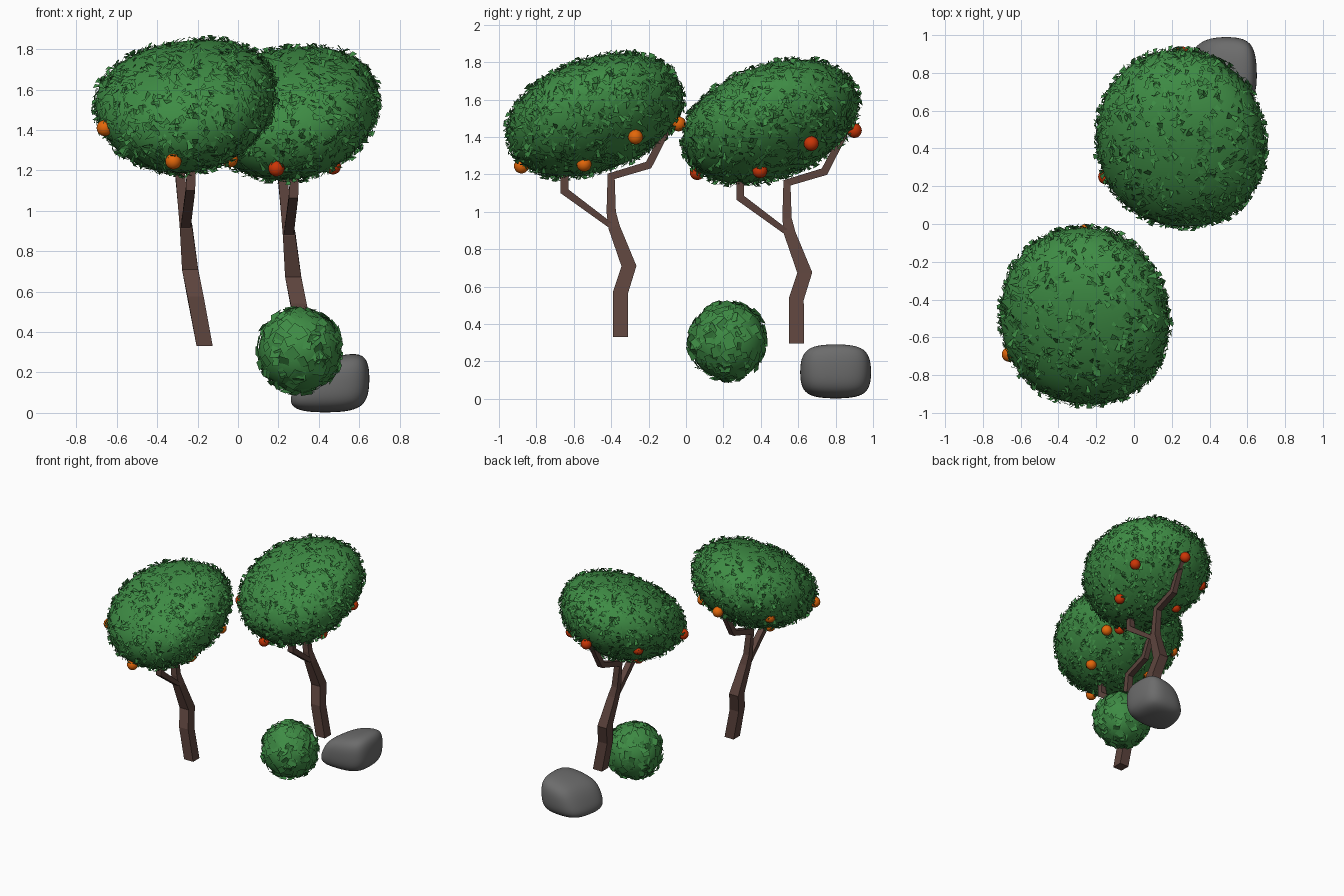
import bpy, bmesh, math, random
from mathutils import Matrix, Vector

random.seed(4)
if "Cube" in bpy.data.objects:
    bpy.data.objects.remove(bpy.data.objects["Cube"])


def material(name, rgb):
    m = bpy.data.materials.new(name)
    m.use_nodes = True
    m.diffuse_color = (*rgb, 1)
    bsdf = m.node_tree.nodes["Principled BSDF"]
    bsdf.inputs["Base Color"].default_value = (*rgb, 1)
    bsdf.inputs["Roughness"].default_value = 0.9
    return m


GREEN = material("leaf green", (0.048, 0.26, 0.058))
BARK = material("bark brown", (0.11, 0.058, 0.047))
STONE = material("stone grey", (0.15, 0.15, 0.15))
ORANGE = material("orange fruit", (0.77, 0.135, 0.003))
RED = material("red fruit", (0.6, 0.036, 0.002))


def finish(bm, name, mat, smooth=False):
    mesh = bpy.data.meshes.new(name)
    bm.to_mesh(mesh)
    bm.free()
    mesh.materials.append(mat)
    for p in mesh.polygons:
        p.use_smooth = smooth
    ob = bpy.data.objects.new(name, mesh)
    bpy.context.collection.objects.link(ob)
    return ob


def fuller(d, power, taper):
    """Push a unit direction onto a squarish ball that narrows in x below."""
    norm = sum(abs(c) ** power for c in d) ** (1 / power)
    p = d / norm
    p.x *= 1 + taper * p.z
    return p


def ball(name, matrix, mat, seg=32, power=2, taper=0):
    bm = bmesh.new()
    bmesh.ops.create_uvsphere(bm, u_segments=seg, v_segments=seg // 2, radius=1)
    for v in bm.verts:
        v.co = matrix @ fuller(v.co, power, taper)
    return finish(bm, name, mat, True)


def leaves(name, matrix, count, length, width, tilt, sides, power=2, taper=0):
    """Scatter small flat leaf cards over a ball."""
    bm = bmesh.new()
    normal_matrix = matrix.to_3x3().inverted().transposed()
    for _ in range(count):
        d = Vector([random.gauss(0, 1) for _ in range(3)]).normalized()
        slope = Vector([math.copysign(abs(c) ** (power - 1), c) for c in d])
        n = (normal_matrix @ slope).normalized()
        t = n.orthogonal().normalized()
        t.rotate(Matrix.Rotation(random.uniform(0, math.tau), 3, n))
        side = n.cross(t)
        a = random.uniform(-tilt, tilt)
        t = t * math.cos(a) + n * math.sin(a)
        size = random.uniform(0.7, 1.2)
        u, v = t * length * size / 2, side * width * size / 2
        c = matrix @ fuller(d, power, taper) + n * 0.006
        corners = [c - u - v, c - u + v, c + u + v, c + u - v] if sides == 4 else [c - u - v, c - u + v, c + u]
        bm.faces.new([bm.verts.new(p) for p in corners])
    return finish(bm, name, GREEN)


def limb(name, path, offset):
    """Square tapering limb through (x, y, z, width) stations."""
    bm = bmesh.new()
    pts = [Vector(p[:3]) + offset for p in path]
    rings = []
    for i, p in enumerate(pts):
        before = (p - pts[i - 1]).normalized() if i else Vector((0, 0, 1))
        after = (pts[i + 1] - p).normalized() if 0 < i < len(pts) - 1 else before
        tangent = before + after
        tangent.x = 0
        x = Vector((1, 0, 0))
        y = tangent.normalized().cross(x)
        h = path[i][3] / 2
        rings.append([bm.verts.new(p + x * h * a + y * h * b)
                      for a, b in ((-1, -1), (1, -1), (1, 1), (-1, 1))])
    for lo, hi in zip(rings, rings[1:]):
        for k in range(4):
            bm.faces.new((lo[k], lo[(k + 1) % 4], hi[(k + 1) % 4], hi[k]))
    bm.faces.new(rings[0])
    bm.faces.new(rings[-1])
    bmesh.ops.recalc_face_normals(bm, faces=bm.faces)
    return finish(bm, name, BARK)


TRUNK = [(-.165, -.35, .33, .08), (-.21, -.35, .57, .08), (-.237, -.305, .71, .08),
         (-.257, -.385, .92, .062), (-.27, -.4, 1.0, .05), (-.288, -.4, 1.19, .047),
         (-.275, -.2, 1.25, .044), (-.26, -.07, 1.5, .036)]
BRANCH = [(-.26, -.38, .91, .05), (-.235, -.65, 1.11, .046), (-.23, -.65, 1.27, .042)]
FRUITS = [(-.32, -.88, 1.245), (-.66, -.69, 1.41), (-.04, -.545, 1.255), (.04, -.27, 1.4),
          (-.255, -.04, 1.47), (-.575, -.24, 1.435), (-.465, -.4, 1.275)]


def tree(label, offset, fruit_mat):
    limb(label + "_trunk", TRUNK, offset)
    limb(label + "_branch", BRANCH, offset)
    # Tilted leafy crown
    crown = (Matrix.Translation(Vector((-.255, -.487, 1.515)) + offset)
             @ Matrix.Rotation(math.radians(-10), 4, "Y")
             @ Matrix.Rotation(math.radians(20), 4, "X")
             @ Matrix.Diagonal((.44, .483, .29, 1)))
    ball(label + "_crown", crown, GREEN, 48, 2.12, .14)
    leaves(label + "_crown_leaves", crown, 1900, .06, .028, .75, 3, 2.12, .14)
    for i, p in enumerate(FRUITS):
        place = Matrix.Translation(Vector(p) + offset) @ Matrix.Scale(.04, 4)
        ball(f"{label}_fruit_{i + 1}", place, fruit_mat, 20)


tree("front_tree", Vector((0, 0, 0)), ORANGE)
tree("back_tree", Vector((.51, .94, -.035)), RED)

# Round bush with square leaf cards
bush = Matrix.Translation((.305, .222, .31)) @ Matrix.Scale(.203, 4)
ball("bush", bush, GREEN)
leaves("bush_leaves", bush, 260, .055, .05, .55, 4)

# Smooth boulder: a rounded box with a low toe on one side
bm = bmesh.new()
bmesh.ops.create_cube(bm, size=2)
bmesh.ops.subdivide_edges(bm, edges=bm.edges, cuts=1, use_grid_fill=True)
for v in bm.verts:
    x, y, z = v.co * (1 - .08 * (v.co.length_squared - 1))
    top = (z + 1) / 2
    v.co = (.44 + .22 * x * (1 - .12 * y) + top * .06 * (1 - x) + .02 * y,
            .80 + .2 * y,
            .16 + .165 * z - .035 * top * (1 - x))
rock = finish(bm, "rock", STONE, True)
sub = rock.modifiers.new("round", "SUBSURF")
sub.levels = sub.render_levels = 3
